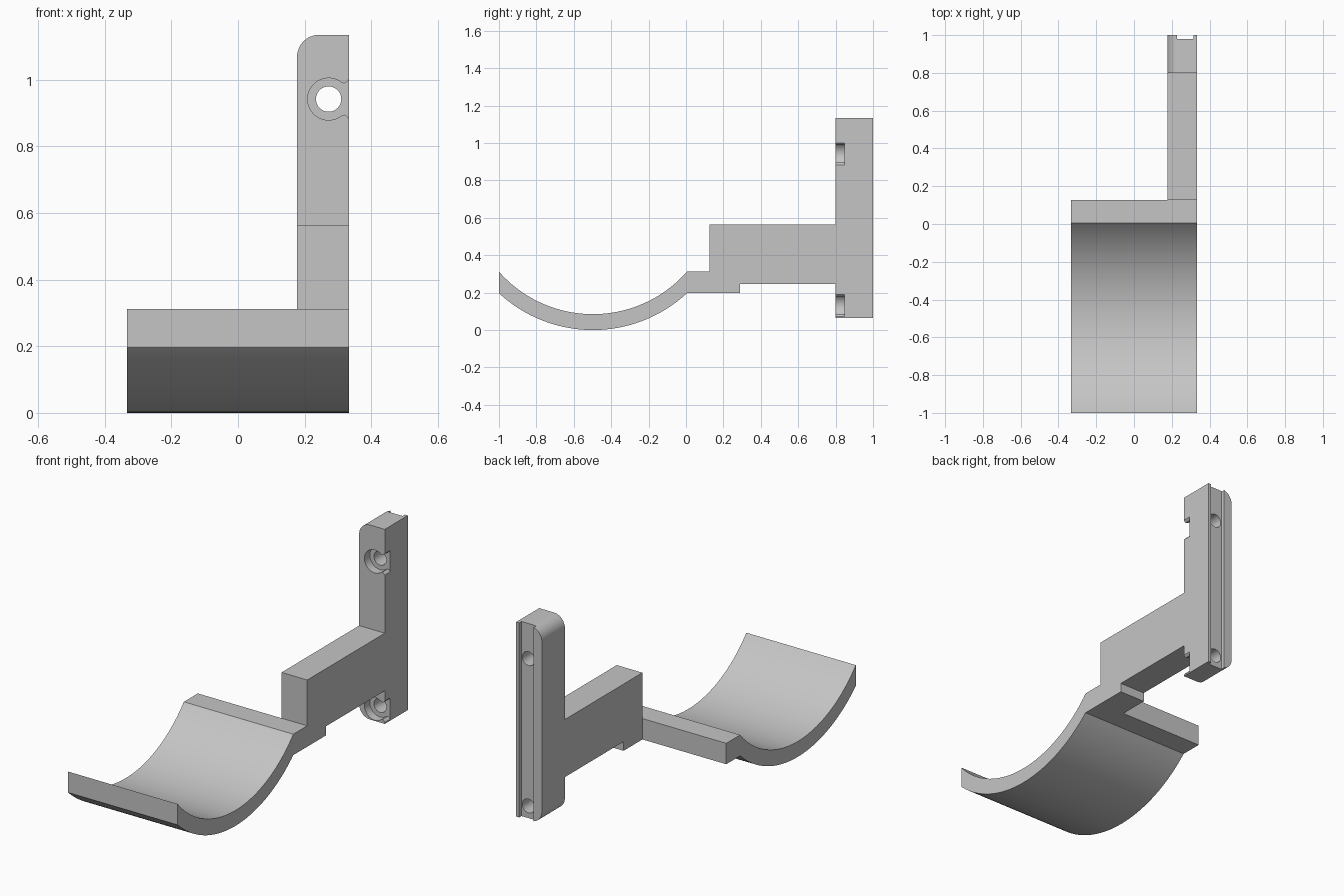
import bpy, bmesh
from math import sin, cos, asin, radians

cube = bpy.data.objects.get("Cube")
if cube:
    bpy.data.objects.remove(cube, do_unlink=True)

GREY = (0.56, 0.56, 0.56, 1)
mat = bpy.data.materials.new("light grey")
mat.use_nodes = True
mat.diffuse_color = GREY
mat.node_tree.nodes["Principled BSDF"].inputs["Base Color"].default_value = GREY

HALF = 0.333            # half width of the cradle
INNER = 0.177           # inner side of the arm and plate
PLATE_FRONT, PLATE_BACK = 0.8, 1.0
PLATE_LOW, PLATE_TOP = 0.065, 1.135
HOLE_X, HOLE_HEIGHTS = 0.272, (0.132, 0.942)


def prism(name, profile, start, end, axis):
    """Extrude a closed profile along x (y, z points) or y (x, z points)."""
    bm = bmesh.new()
    place = (lambda p, d: (d, *p)) if axis == "x" else (lambda p, d: (p[0], d, p[1]))
    face = bm.faces.new([bm.verts.new(place(p, start)) for p in profile])
    new = bmesh.ops.extrude_face_region(bm, geom=[face])["geom"]
    for v in new:
        if isinstance(v, bmesh.types.BMVert):
            v.co["xyz".index(axis)] = end
    bmesh.ops.recalc_face_normals(bm, faces=bm.faces)
    mesh = bpy.data.meshes.new(name)
    bm.to_mesh(mesh)
    bm.free()
    mesh.materials.append(mat)
    obj = bpy.data.objects.new(name, mesh)
    bpy.context.collection.objects.link(obj)
    return obj


def rect(a0, b0, a1, b1):
    return [(a0, b0), (a1, b0), (a1, b1), (a0, b1)]


def arc(cx, cz, r, a0, a1, n):
    angles = [radians(a0 + (a1 - a0) * i / n) for i in range(n + 1)]
    return [(cx + r * cos(a), cz + r * sin(a)) for a in angles]


def sag(y0, y1, z_end, z_low, n=48):
    """Hanging arc between two ends of equal height."""
    half, depth = (y1 - y0) / 2, z_end - z_low
    r = (half * half + depth * depth) / (2 * depth)
    t = asin(half / r)
    mid = (y0 + y1) / 2
    return [(mid + r * sin(a), z_low + r - r * cos(a))
            for a in (t * (2 * i / n - 1) for i in range(n + 1))]


def smooth(obj):
    bpy.ops.object.select_all(action="DESELECT")
    obj.select_set(True)
    bpy.context.view_layer.objects.active = obj
    bpy.ops.object.shade_smooth_by_angle(angle=radians(30))


def cut(obj, cutter):
    mod = obj.modifiers.new("cut", "BOOLEAN")
    mod.operation, mod.solver, mod.object = "DIFFERENCE", "EXACT", cutter
    bpy.context.view_layer.objects.active = obj
    bpy.ops.object.modifier_apply(modifier=mod.name)
    bpy.data.objects.remove(cutter, do_unlink=True)


# Curved cradle with its rear bar
bar_front, bar_back = 0.005, 0.126
profile = sag(-1, bar_front, 0.197, 0) + [(bar_back, 0.197), (bar_back, 0.312)]
profile += reversed(sag(-1, bar_front, 0.312, 0.085))
smooth(prism("cradle", profile, -HALF, HALF, "x"))

# Arm with a small step underneath
prism("arm", [(bar_back, 0.197), (0.29, 0.197), (0.29, 0.247), (PLATE_FRONT, 0.247),
              (PLATE_FRONT, 0.564), (bar_back, 0.564)], INNER, HALF, "x")

# Upright mounting plate, rounded on its inner corners
R = 0.067
profile = [(HALF, PLATE_LOW), (HALF, PLATE_TOP)]
profile += arc(INNER + R, PLATE_TOP - R, R, 90, 180, 12)
profile += arc(INNER + R, PLATE_LOW + R, R, 180, 270, 12)
plate = prism("mounting_plate", profile, PLATE_FRONT, PLATE_BACK, "y")

# Groove down the back
cut(plate, prism("groove_cutter", rect(0.227, 0, 0.315, 1.2), 0.98, 1.05, "y"))

# Screw holes with keyhole pockets that flare open at the side
flare = [(0.047, 0.047), (0.054, 0.05), (0.061, 0.059), (0.08, 0.062)]
for z in HOLE_HEIGHTS:
    pocket = arc(HOLE_X, z, 0.063, 50, 310, 36)
    pocket += [(HOLE_X + dx, z - dz) for dx, dz in flare]
    pocket += [(HOLE_X + dx, z + dz) for dx, dz in reversed(flare)]
    cut(plate, prism("pocket_cutter", pocket, 0.75, 0.847, "y"))
    hole = arc(HOLE_X, z, 0.038, 0, 360, 32)[:-1]
    cut(plate, prism("hole_cutter", hole, 0.7, 1.1, "y"))
smooth(plate)
